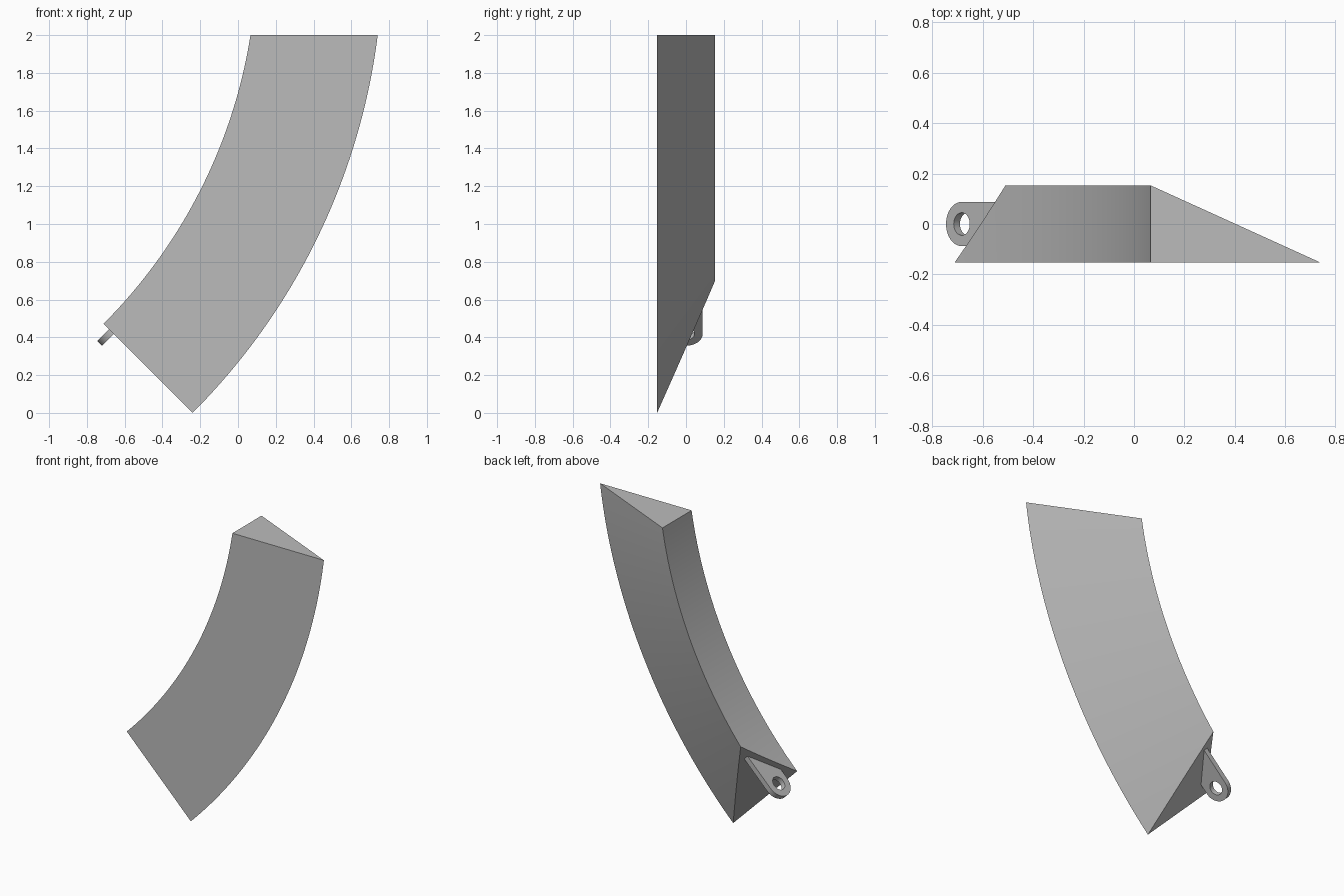
import bpy, bmesh
from math import sin, cos, pi, radians, sqrt
from mathutils import Vector, Matrix

cube = bpy.data.objects.get("Cube")
if cube:
    bpy.data.objects.remove(cube, do_unlink=True)

grey = bpy.data.materials.new("plain_grey")
grey.use_nodes = True
colour = (0.5, 0.5, 0.5, 1)
grey.diffuse_color = colour
grey.node_tree.nodes["Principled BSDF"].inputs["Base Color"].default_value = colour

CX, CZ = -2.672, 2.432       # centre of the bend
R_OUT, R_IN = 3.439, 2.772
HALF = 0.153                 # half depth


def on_arc(r, y, degrees):
    a = radians(degrees)
    return Vector((CX + r * cos(a), y, CZ + r * sin(a)))


def finish(obj):
    obj.data.materials.clear()
    obj.data.materials.append(grey)
    bpy.ops.object.select_all(action='DESELECT')
    obj.select_set(True)
    bpy.context.view_layer.objects.active = obj
    bpy.ops.object.shade_smooth_by_angle(angle=radians(25))


# Curved wedge: a triangular section swept around the bend
bm = bmesh.new()
section = [(R_IN, -HALF), (R_OUT, -HALF), (R_IN, HALF)]
steps = 48
rings = [[bm.verts.new(on_arc(r, y, -48 + 46 * i / steps)) for r, y in section]
         for i in range(steps + 1)]
for a, b in zip(rings, rings[1:]):
    for k in range(3):
        n = (k + 1) % 3
        bm.faces.new((a[k], a[n], b[n], b[k]))
bm.faces.new(rings[0])
bm.faces.new(rings[-1])

# Trim the top level and the lower end on a slant
low_in, low_out = on_arc(R_IN, -HALF, -45), on_arc(R_OUT, -HALF, -45)
low_back = on_arc(R_IN, HALF, -38.75)
slant = (low_out - low_in).cross(low_back - low_in).normalized()
if slant.z > 0:
    slant.negate()
for point, normal in ((Vector((0, 0, 2)), Vector((0, 0, 1))), (low_in, slant)):
    cut = bmesh.ops.bisect_plane(bm, geom=bm.verts[:] + bm.edges[:] + bm.faces[:],
                                 plane_co=point, plane_no=normal, clear_outer=True)
    edges = [e for e in cut["geom_cut"] if isinstance(e, bmesh.types.BMEdge)]
    bmesh.ops.edgeloop_fill(bm, edges=edges)
bmesh.ops.recalc_face_normals(bm, faces=bm.faces[:])
mesh = bpy.data.meshes.new("curved_wedge")
bm.to_mesh(mesh)
bm.free()
wedge = bpy.data.objects.new("curved_wedge", mesh)
bpy.context.collection.objects.link(wedge)
finish(wedge)

# Lug: a round-ended tab with an eye, set into the slanted end
LUG_R, HOLE_R, LUG_LEN = 0.088, 0.045, 0.34
outline = [(-LUG_LEN, -LUG_R)]
outline += [(LUG_R * cos(t), LUG_R * sin(t))
            for t in (-pi / 2 + pi * i / 24 for i in range(25))]
outline.append((-LUG_LEN, LUG_R))
eye = [(HOLE_R * cos(2 * pi * i / 32), HOLE_R * sin(2 * pi * i / 32)) for i in range(32)]
curve = bpy.data.curves.new("lug", 'CURVE')
curve.dimensions = '2D'
curve.fill_mode = 'BOTH'
curve.extrude = 0.0175
for points in (outline, eye):
    spline = curve.splines.new('POLY')
    spline.points.add(len(points) - 1)
    for p, (x, y) in zip(spline.points, points):
        p.co = (x, y, 0, 1)
    spline.use_cyclic_u = True
lug = bpy.data.objects.new("lug", curve)
bpy.context.collection.objects.link(lug)
along = Vector((-1, 0, -1)).normalized()
across = Vector((0, 1, 0))
frame = Matrix((along, across, along.cross(across))).transposed().to_4x4()
lug.matrix_world = Matrix.Translation((-0.671, 0, 0.43)) @ frame
bpy.ops.object.select_all(action='DESELECT')
lug.select_set(True)
bpy.context.view_layer.objects.active = lug
bpy.ops.object.convert(target='MESH')
lug = bpy.context.view_layer.objects.active
bm = bmesh.new()
bm.from_mesh(lug.data)
bmesh.ops.remove_doubles(bm, verts=bm.verts[:], dist=0.0005)
bmesh.ops.recalc_face_normals(bm, faces=bm.faces[:])
bm.to_mesh(lug.data)
bm.free()
finish(lug)
